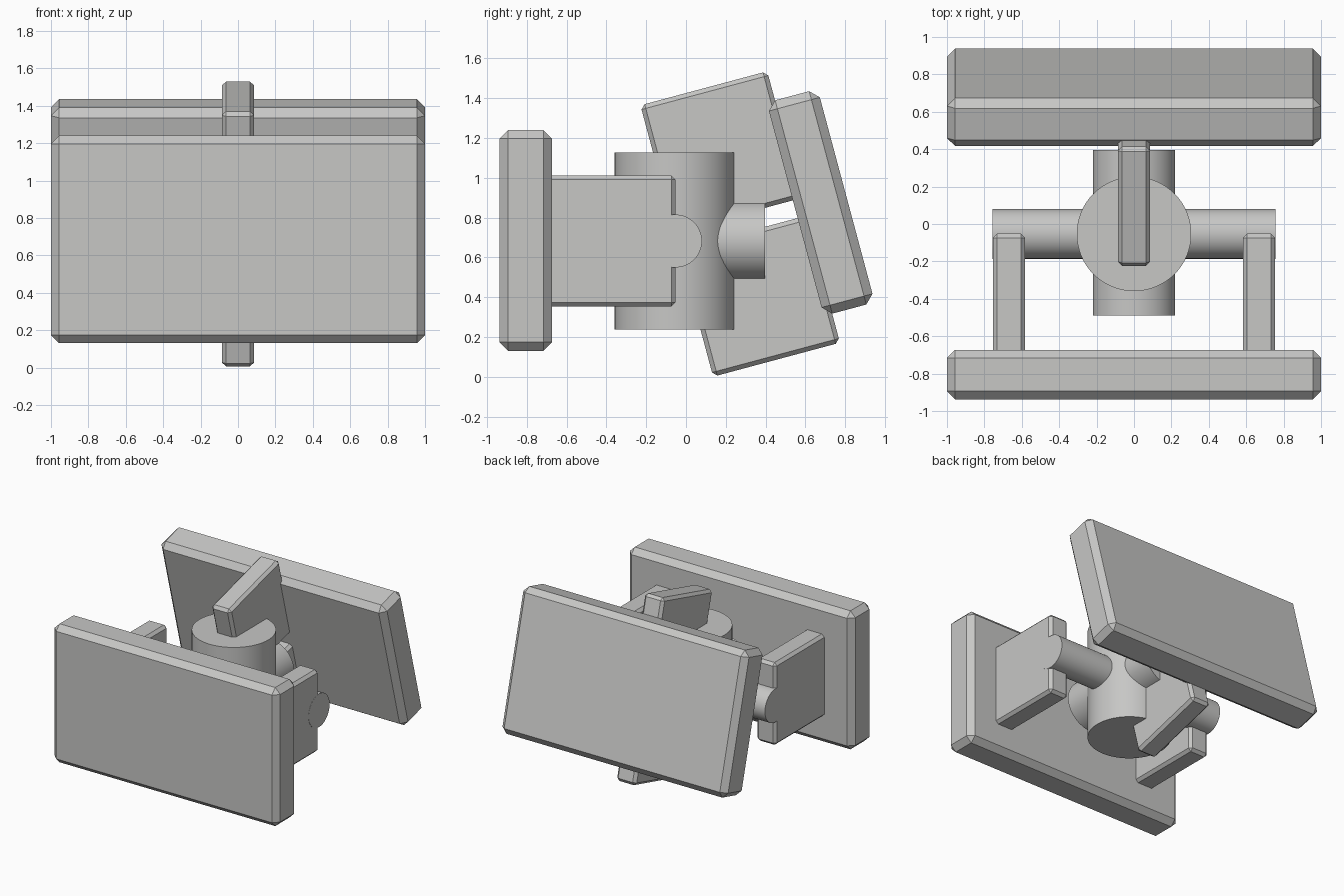
import bpy
import bmesh
from math import radians, pi
from mathutils import Matrix, Vector

cube = bpy.data.objects.get("Cube")
if cube:
    bpy.data.objects.remove(cube, do_unlink=True)

# Single grey material
grey = bpy.data.materials.new("plain grey")
grey.use_nodes = True
colour = (0.57, 0.57, 0.56, 1.0)
grey.diffuse_color = colour
grey.node_tree.nodes["Principled BSDF"].inputs["Base Color"].default_value = colour


def add_object(name, bm, matrix):
    mesh = bpy.data.meshes.new(name)
    bm.to_mesh(mesh)
    bm.free()
    mesh.materials.append(grey)
    obj = bpy.data.objects.new(name, mesh)
    obj.matrix_world = matrix
    bpy.context.collection.objects.link(obj)
    return obj


def chamfered_box(name, size, centre, chamfer, frame=Matrix()):
    """Box with flat chamfered edges, placed inside a parent frame."""
    bm = bmesh.new()
    bmesh.ops.create_cube(bm, size=1.0)
    bmesh.ops.scale(bm, vec=size, verts=bm.verts)
    bmesh.ops.bevel(bm, geom=bm.edges[:], offset=chamfer, segments=1,
                    affect='EDGES', profile=0.5)
    return add_object(name, bm, frame @ Matrix.Translation(centre))


def cylinder(name, radius, length, centre, rotation=Matrix(), squash=1.0):
    """Smooth cylinder along z, turned by rotation, x radius scaled by squash."""
    bm = bmesh.new()
    bmesh.ops.create_cone(bm, cap_ends=True, segments=64, radius1=radius,
                          radius2=radius, depth=length)
    bmesh.ops.scale(bm, vec=(squash, 1, 1), verts=bm.verts)
    obj = add_object(name, bm, Matrix.Translation(centre) @ rotation)
    bpy.ops.object.select_all(action='DESELECT')
    obj.select_set(True)
    bpy.context.view_layer.objects.active = obj
    bpy.ops.object.shade_smooth_by_angle(angle=radians(30))
    return obj


hub = Vector((0, -0.053, 0.682))
plate_size = (2.0, 0.265, 1.11)

# Central hub and the two cross axles
cylinder("hub_post", 0.306, 0.89, hub)
cylinder("side_axle", 0.133, 1.512, hub, Matrix.Rotation(pi / 2, 4, 'Y'))
cylinder("fore_aft_axle", 0.204, 0.885, hub + Vector((0, 0.007, 0)),
         Matrix.Rotation(pi / 2, 4, 'X'), squash=1.08)

# Upright front plate with a lug on each side
chamfered_box("front_plate", plate_size, (0, -0.805, 0.685), 0.044)
for side, x in (("left", 0.669), ("right", -0.669)):
    chamfered_box(side + "_lug", (0.172, 0.66, 0.66), (x, -0.382, hub.z), 0.022)

# Tilted back plate with an upper and a lower lug
tilt = Matrix.Translation((0, 0.677, 0.876)) @ Matrix.Rotation(radians(15), 4, 'X')
chamfered_box("back_plate", plate_size, (0, 0, 0), 0.044, tilt)
for level, z in (("upper", 0.376), ("lower", -0.376)):
    chamfered_box(level + "_lug", (0.172, 0.66, 0.66), (0, -0.419, z), 0.022, tilt)
